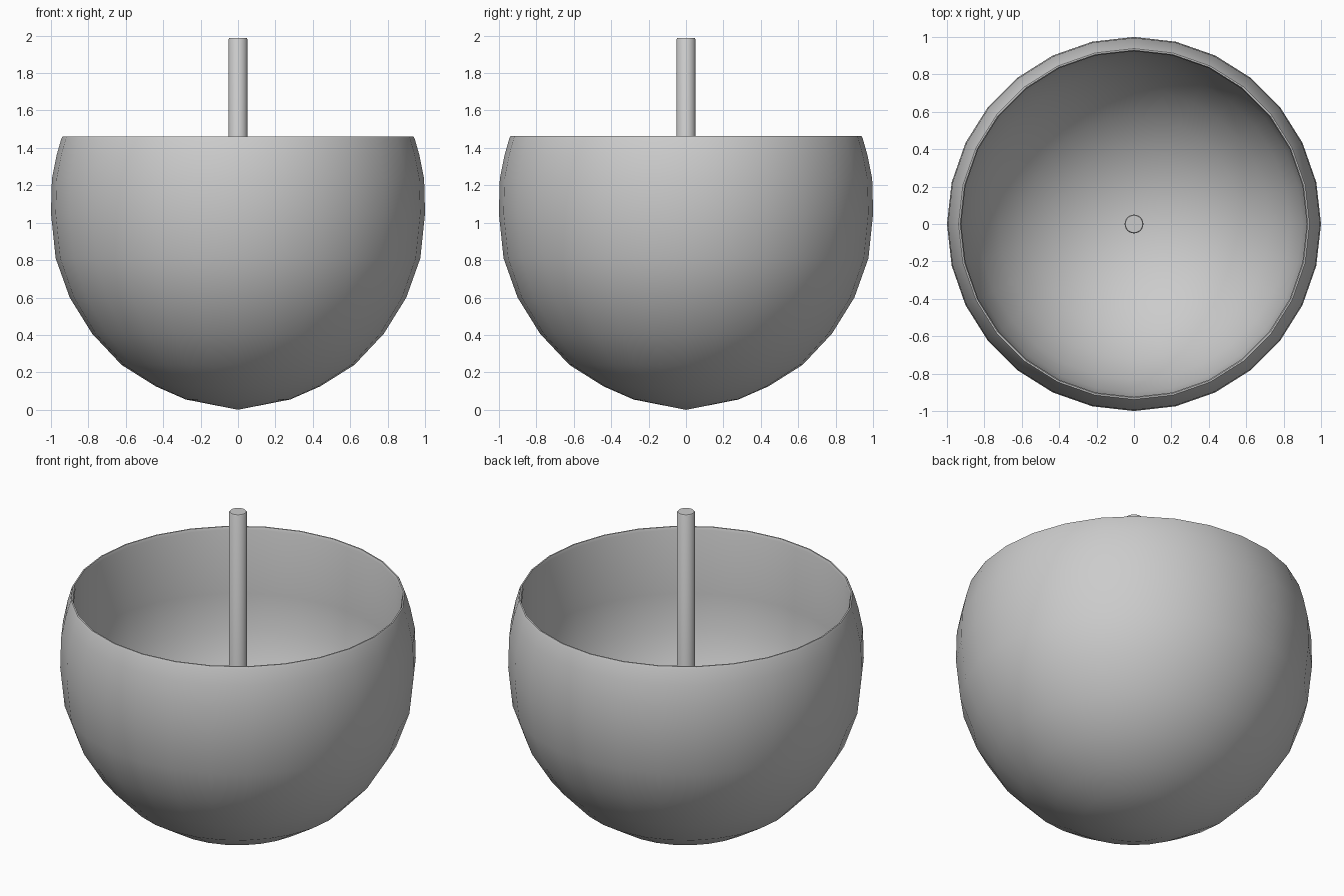
import bpy, bmesh, math

if "Cube" in bpy.data.objects:
    bpy.data.objects.remove(bpy.data.objects["Cube"])

SIDES = 28


def lathe(name, profile, sides, angle=40):
    """Spin an (r, z) profile round z; radius 0 points become poles."""
    bm = bmesh.new()
    rings = []
    for r, z in profile:
        if r == 0:
            rings.append([bm.verts.new((0, 0, z))])
        else:
            rings.append([bm.verts.new((r * math.cos(2 * math.pi * i / sides),
                                        r * math.sin(2 * math.pi * i / sides), z))
                          for i in range(sides)])
    for a, b in zip(rings, rings[1:]):
        for i in range(sides):
            j = (i + 1) % sides
            quad = [a[i % len(a)], a[j % len(a)], b[j % len(b)], b[i % len(b)]]
            bm.faces.new(list(dict.fromkeys(quad)))
    bmesh.ops.recalc_face_normals(bm, faces=bm.faces)
    mesh = bpy.data.meshes.new(name)
    bm.to_mesh(mesh)
    bm.free()
    obj = bpy.data.objects.new(name, mesh)
    bpy.context.collection.objects.link(obj)
    bpy.ops.object.select_all(action='DESELECT')
    obj.select_set(True)
    bpy.context.view_layer.objects.active = obj
    bpy.ops.object.shade_smooth_by_angle(angle=math.radians(angle))
    return obj


# Bowl: outer wall from the pointed base up to the thin softened rim
outer = [(0, 0.0), (0.28, 0.055), (0.44, 0.125), (0.623, 0.24), (0.78, 0.407),
         (0.9, 0.6), (0.975, 0.81), (1.0, 1.05), (0.995, 1.235),
         (0.97, 1.36), (0.945, 1.448)]
rim = [(0.938, 1.462), (0.93, 1.462), (0.924, 1.445)]
# Inside: straight upper wall over a round hollow
R, MID = 0.924, 1.05
hollow = [(R * math.cos(k * math.pi / 14), MID - (MID - 0.07) * math.sin(k * math.pi / 14))
          for k in range(7)] + [(0, 0.07)]
lathe("bowl", outer + rim + hollow, SIDES, 60)

# Central rod, standing on the bowl floor, with softened top edge
lathe("center_rod", [(0, 0.05), (0.05, 0.05), (0.05, 1.982), (0.046, 1.988), (0, 1.988)], 32)
